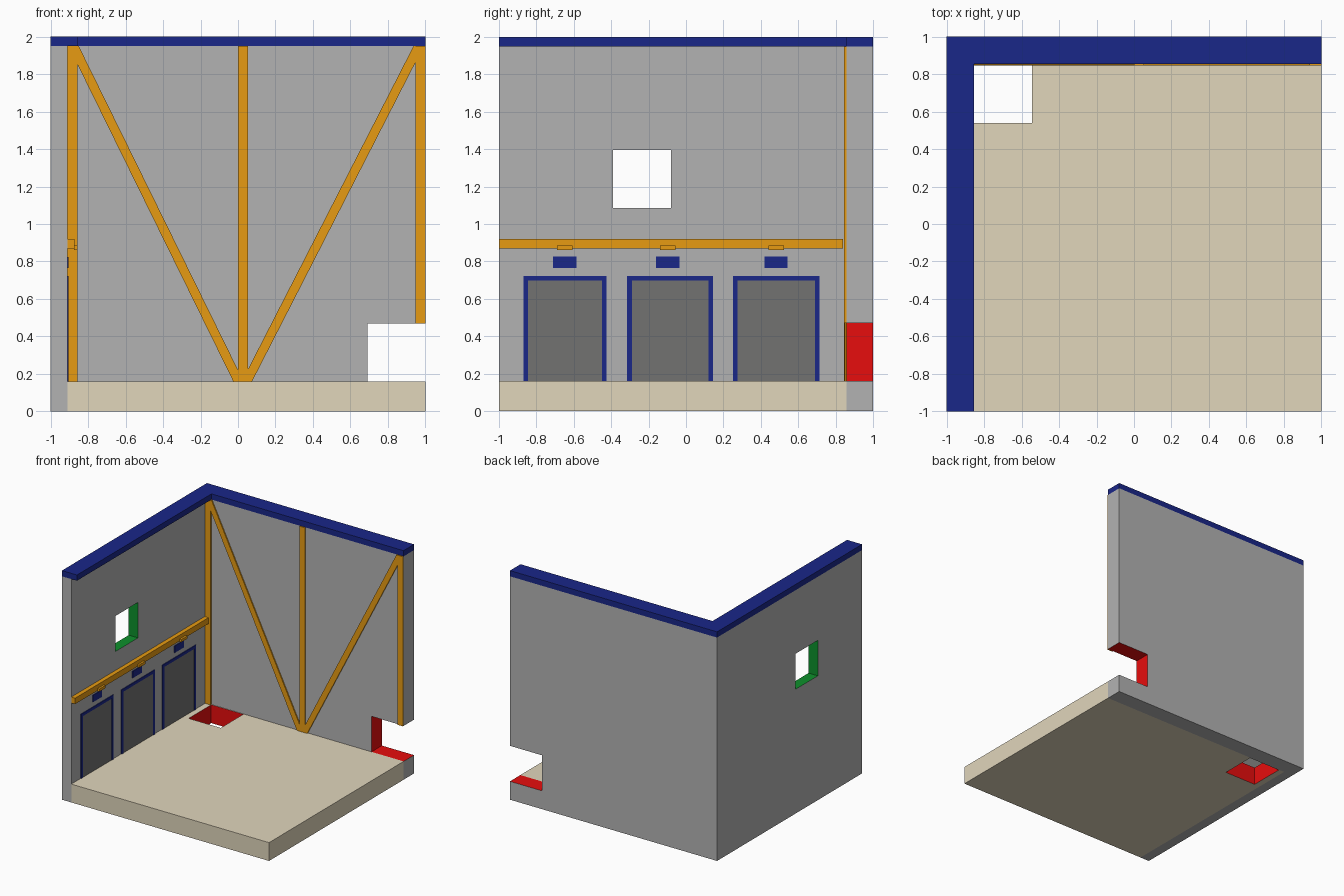
import bpy, bmesh

if "Cube" in bpy.data.objects:
    bpy.data.objects.remove(bpy.data.objects["Cube"])


def mat(name, r, g, b):
    m = bpy.data.materials.new(name)
    m.diffuse_color = (r, g, b, 1)
    m.use_nodes = True
    m.node_tree.nodes["Principled BSDF"].inputs["Base Color"].default_value = m.diffuse_color
    return m


GREY = mat("wall_grey", .45, .45, .45)
DARK = mat("door_grey", .17, .17, .165)
BLUE = mat("blue", .01, .02, .25)
ORANGE = mat("orange", .8, .33, .006)
BEIGE = mat("beige", .75, .67, .5)
RED = mat("red", .8, .004, .004)
GREEN = mat("green", .004, .28, .025)


def prism(name, pts, axis, a, b, m):
    """Extrude a 2D outline along an axis from a to b."""
    def place(p, t):
        q = list(p)
        q.insert(axis, t)
        return q
    bm = bmesh.new()
    face = bm.faces.new([bm.verts.new(place(p, a)) for p in pts])
    ext = bmesh.ops.extrude_face_region(bm, geom=[face])
    for v in ext["geom"]:
        if isinstance(v, bmesh.types.BMVert):
            v.co[axis] = b
    bmesh.ops.recalc_face_normals(bm, faces=bm.faces)
    me = bpy.data.meshes.new(name)
    bm.to_mesh(me)
    bm.free()
    me.materials.append(m)
    ob = bpy.data.objects.new(name, me)
    bpy.context.collection.objects.link(ob)
    return ob


def box(name, x0, x1, y0, y1, z0, z1, m):
    return prism(name, [(x0, y0), (x1, y0), (x1, y1), (x0, y1)], 2, z0, z1, m)


def cut(ob, *dims):
    """Cut an opening whose inner faces take the cutter's colour."""
    cutter = box("cutter", *dims)
    cutter.hide_render = True
    mod = ob.modifiers.new("opening", 'BOOLEAN')
    mod.operation = 'DIFFERENCE'
    mod.solver = 'EXACT'
    mod.material_mode = 'TRANSFER'
    mod.object = cutter
    bpy.context.view_layer.objects.active = ob
    bpy.ops.object.modifier_apply(modifier=mod.name)
    bpy.data.objects.remove(cutter)


WX, WY, FZ, TZ = -.91, .857, .16, 1.95   # inner wall faces, floor top, wall top

# Floor slab with a square shaft in the corner
floor = box("floor", WX, 1, -1, WY, 0, FZ, BEIGE)
cut(floor, -.855, -.545, .54, .852, -.1, .3, RED)

# Walls with a window and a corner opening
left_wall = box("left_wall", -1, WX, -1, 1, 0, TZ, GREY)
cut(left_wall, -1.1, -.8, -.39, -.08, 1.085, 1.395, GREEN)
back_wall = box("back_wall", WX, 1, WY, 1, 0, TZ, GREY)
cut(back_wall, .69, 1.1, .8, 1.1, FZ, .47, RED)

# L-shaped capping on top of the walls
prism("wall_cap", [(-1, -1), (-.855, -1), (-.855, .855), (1, .855), (1, 1), (-1, 1)],
      2, TZ, 2, BLUE)

# Beams on the back wall
for name, x0, x1, z0 in (("left_post", WX, -.857, FZ), ("middle_post", 0, .053, FZ),
                         ("right_post", .947, 1, .47)):
    box(name, x0, x1, .846, WY, z0, TZ, ORANGE)
for name, bottom, top in (("left_brace", -.025, -.905), ("right_brace", .02, .937)):
    prism(name, [(bottom, FZ), (bottom + .055, FZ), (top + .055, TZ), (top, TZ)],
          1, .847, WY, ORANGE)

# Rail along the left wall
box("rail", WX, -.873, -1, .84, .868, .92, ORANGE)

# Doors with frames, plates and rail brackets
for y0, y1, c in ((-.87, -.425, -.648), (-.315, .145, -.098), (.25, .715, .482)):
    t = .025
    prism("door_frame", [(y0, FZ), (y0, .722), (y1, .722), (y1, FZ), (y1 - t, FZ),
                         (y1 - t, .697), (y0 + t, .697), (y0 + t, FZ)],
          0, WX, -.904, BLUE)
    box("door_panel", WX, -.907, y0 + t, y1 - t, FZ, .697, DARK)
    box("door_plate", WX, -.904, c - .062, c + .062, .765, .825, BLUE)
    box("rail_bracket", -.875, -.856, c - .042, c + .042, .862, .886, ORANGE)
